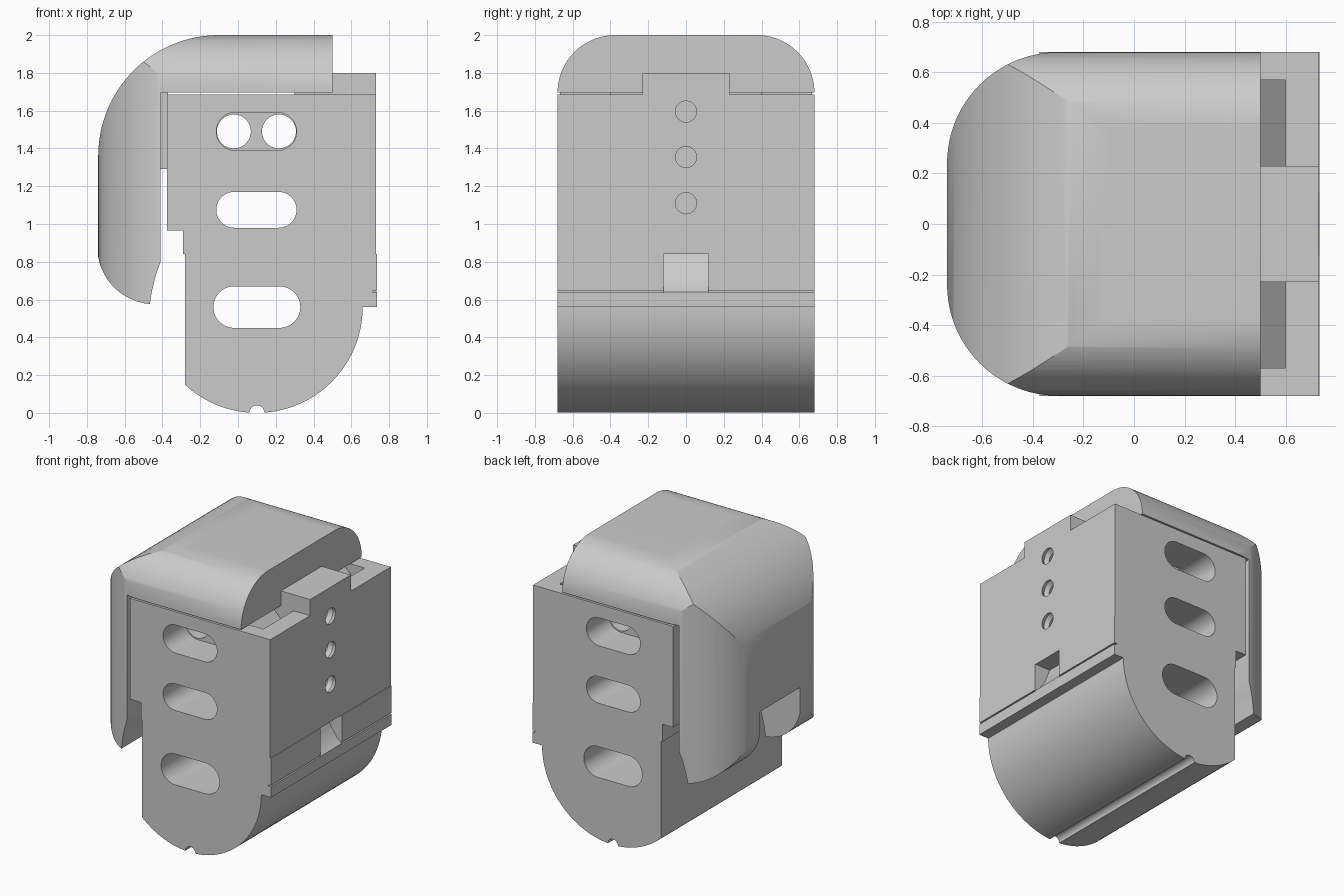
import bpy, bmesh
from math import sin, cos, pi, radians
from mathutils import Vector

cube = bpy.data.objects.get("Cube")
if cube:
    bpy.data.objects.remove(cube, do_unlink=True)

grey = bpy.data.materials.new("plain_grey")
grey.use_nodes = True
grey.diffuse_color = (0.6, 0.6, 0.6, 1)
grey.node_tree.nodes["Principled BSDF"].inputs["Base Color"].default_value = (0.6, 0.6, 0.6, 1)


def arc(cx, cy, r, a0, a1, n=24):
    return [(cx + r * cos(radians(a0 + (a1 - a0) * i / n)),
             cy + r * sin(radians(a0 + (a1 - a0) * i / n))) for i in range(n + 1)]


def slot(x0, x1, z, r):
    return arc(x1 - r, z, r, -90, 90) + arc(x0 + r, z, r, 90, 270)


def finish(name, bm):
    bmesh.ops.recalc_face_normals(bm, faces=bm.faces)
    mesh = bpy.data.meshes.new(name)
    bm.to_mesh(mesh)
    bm.free()
    mesh.materials.append(grey)
    ob = bpy.data.objects.new(name, mesh)
    bpy.context.collection.objects.link(ob)
    return ob


def prism(name, pts, axis, lo, hi):
    """Extrude a flat profile along the named axis."""
    place = {"x": lambda a, b, t: (t, a, b),
             "y": lambda a, b, t: (a, t, b),
             "z": lambda a, b, t: (a, b, t)}[axis]
    bm = bmesh.new()
    face = bm.faces.new([bm.verts.new(place(a, b, lo)) for a, b in pts])
    top = bmesh.ops.extrude_face_region(bm, geom=[face])["geom"]
    bmesh.ops.translate(bm, vec=Vector(place(0, 0, hi - lo)),
                        verts=[v for v in top if isinstance(v, bmesh.types.BMVert)])
    return finish(name, bm)


def box(name, x0, x1, y0, y1, z0, z1):
    return prism(name, [(x0, z0), (x1, z0), (x1, z1), (x0, z1)], "y", y0, y1)


def thread_cutter(z, turns=5, sides=32):
    """Ridged bore running in along -x."""
    bm = bmesh.new()
    rings = []
    for i in range(2 * turns + 1):
        r = 0.056 if i % 2 else 0.07
        rings.append([bm.verts.new((0.76 - 0.03 * i, r * cos(2 * pi * k / sides),
                                    z + r * sin(2 * pi * k / sides))) for k in range(sides)])
    for a, b in zip(rings, rings[1:]):
        for k in range(sides):
            n = (k + 1) % sides
            bm.faces.new((a[k], a[n], b[n], b[k]))
    bm.faces.new(rings[0])
    bm.faces.new(rings[-1])
    return finish("thread_cutter", bm)


def carve(ob, cutter, operation="DIFFERENCE"):
    mod = ob.modifiers.new("carve", "BOOLEAN")
    mod.object, mod.operation, mod.solver = cutter, operation, "EXACT"
    bpy.context.view_layer.objects.active = ob
    bpy.ops.object.modifier_apply(modifier=mod.name)
    bpy.data.objects.remove(cutter, do_unlink=True)


def smooth(ob):
    bpy.ops.object.select_all(action="DESELECT")
    ob.select_set(True)
    bpy.context.view_layer.objects.active = ob
    bpy.ops.object.shade_smooth_by_angle(angle=radians(25))


W = 0.68

# Main body: rounded base, low rib band, flat top
profile = [(0.73, 1.685), (-0.29, 1.685), (-0.29, 0.84), (-0.28, 0.84)]
profile += arc(0.1, 0.56, 0.56, 227.3, 360, 40)
profile += [(0.735, 0.56), (0.735, 0.84), (0.73, 0.84)]
body = prism("body", profile, "y", -W, W)
carve(body, prism("groove", arc(0.1, 0, 0.04, 0, 345, 23), "y", -1, 1))

# Long slots through the body
carve(body, prism("slot_low", slot(-0.13, 0.33, 0.56, 0.11), "y", -1, 1))
carve(body, prism("slot_mid", slot(-0.115, 0.31, 1.075, 0.095), "y", -1, 1))
for s in (-1, 1):
    carve(body, prism("slot_top", slot(-0.115, 0.31, 1.49, 0.1), "y", s * 0.43, s))
for x in (-0.022, 0.217):
    carve(body, prism("bore", arc(x, 1.49, 0.09, 0, 350, 35), "y", -0.5, 0.5))

# Threaded holes, ramp notch and thin seam on the rib side
for z in (1.11, 1.355, 1.595):
    carve(body, thread_cutter(z))
carve(body, prism("ramp", [(0.76, 0.62), (0.76, 0.84), (0.61, 0.84), (0.65, 0.74), (0.70, 0.67)],
                  "y", -0.12, 0.12))
for s in (-1, 1):
    carve(body, box("seam", 0.715, 0.76, s * 0.12, s, 0.637, 0.647))
    # Sloped pockets in the top
    carve(body, prism("pocket", [(0.42, 1.75), (0.6, 1.75), (0.6, 1.5), (0.5, 1.6), (0.42, 1.68)],
                      "y", s * 0.23, s * 0.57))
smooth(body)

# Raised block that the cover sits against, and rear spacers
box("top_block", 0.3, 0.73, -0.23, 0.23, 1.68, 1.8)
box("rear_plate", -0.375, -0.288, -W, W, 0.965, 1.685)
box("rear_link", -0.41, -0.37, -0.4, 0.4, 1.29, 1.695)

# Cover: side outline trimmed by rounded plan and rounded end outlines
outline = [(0.5, 1.695), (0.5, 2.0)] + arc(-0.1, 1.36, 0.64, 90, 180, 32)
outline += arc(-0.44, 0.88, 0.305, 180, 265)
outline += [(-0.455, 0.65), (-0.435, 0.73), (-0.41, 0.8), (-0.41, 1.695)]
cover = prism("cover", outline, "y", -0.8, 0.8)
plan = [(0.8, -W), (0.8, W)] + arc(-0.3, 0.24, 0.44, 90, 180) + arc(-0.3, -0.24, 0.44, 180, 270)
carve(cover, prism("plan", plan, "z", 0.2, 2.3), "INTERSECT")
end = [(-W, 0.2), (W, 0.2)] + arc(0.375, 1.695, 0.305, 0, 90) + arc(-0.375, 1.695, 0.305, 90, 180)
carve(cover, prism("end", end, "x", -1, 1), "INTERSECT")
carve(cover, box("cover_notch", -1, -0.3, -0.23, 0.23, 0.3, 1.0))
smooth(cover)
